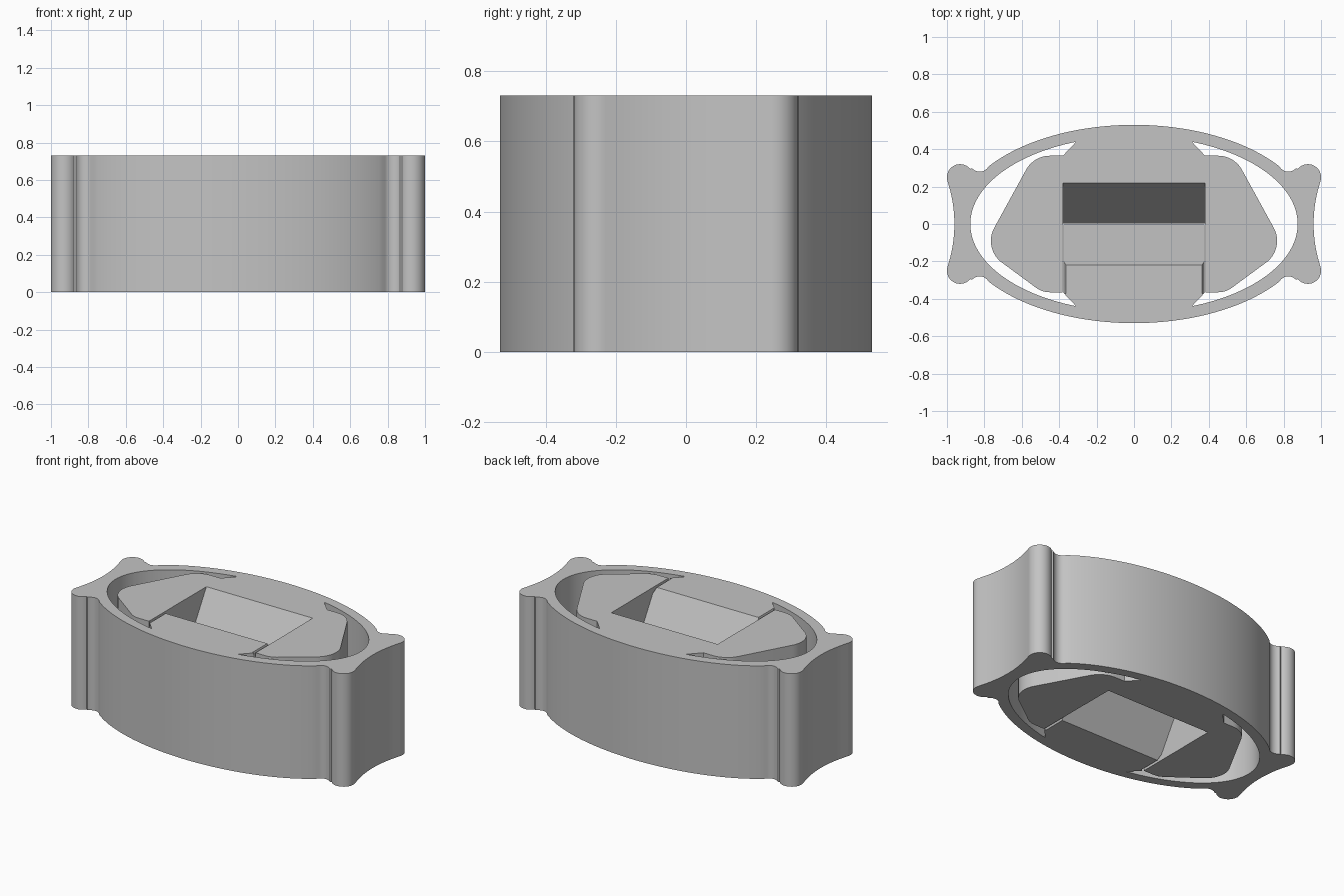
import bpy, bmesh
from math import cos, sin, radians
from mathutils import Vector

if "Cube" in bpy.data.objects:
    bpy.data.objects.remove(bpy.data.objects["Cube"])

H = 0.73        # body height
MID = H / 2
HALF = 0.38     # half width of the jaw opening

grey = bpy.data.materials.new("light_grey")
grey.use_nodes = True
colour = (0.55, 0.55, 0.55, 1)
grey.diffuse_color = colour
grey.node_tree.nodes["Principled BSDF"].inputs["Base Color"].default_value = colour


def arc(cx, cy, rx, ry, start, end, n):
    angles = [radians(start + (end - start) * i / n) for i in range(n + 1)]
    return [(cx + rx * cos(a), cy + ry * sin(a)) for a in angles]


def prism(name, loops, place, depth):
    """Fill the loops (first outer, rest holes) and extrude them along depth."""
    bm = bmesh.new()
    for loop in loops:
        vs = [bm.verts.new(place(*p)) for p in loop]
        for a, b in zip(vs, vs[1:] + vs[:1]):
            bm.edges.new((a, b))
    bmesh.ops.triangle_fill(bm, edges=bm.edges[:], use_beauty=True)
    ext = bmesh.ops.extrude_face_region(bm, geom=bm.faces[:])
    moved = [g for g in ext["geom"] if isinstance(g, bmesh.types.BMVert)]
    bmesh.ops.translate(bm, verts=moved, vec=Vector(depth))
    bmesh.ops.recalc_face_normals(bm, faces=bm.faces[:])
    mesh = bpy.data.meshes.new(name)
    bm.to_mesh(mesh)
    bm.free()
    mesh.materials.append(grey)
    ob = bpy.data.objects.new(name, mesh)
    bpy.context.collection.objects.link(ob)
    return ob


def cut(target, cutter):
    mod = target.modifiers.new("cut", "BOOLEAN")
    mod.operation = "DIFFERENCE"
    mod.solver = "EXACT"
    mod.object = cutter
    bpy.context.view_layer.objects.active = target
    bpy.ops.object.modifier_apply(modifier=mod.name)
    bpy.data.objects.remove(cutter)


# Outer outline: one quarter with a corner lobe, mirrored twice
quarter = arc(0, 0, 0.955, 0.53, 90, 36, 28)
quarter += arc(0.825, 0.335, 0.055, 0.055, 225, 318, 8)
quarter += arc(0.93, 0.25, 0.07, 0.07, 140, -18, 16)
quarter += [(0.96 + 0.036 * t * t, 0.226 * t) for t in (0.8, 0.6, 0.4, 0.2, 0)]
right = quarter + [(x, -y) for x, y in quarter[-2::-1]]
outline = right + [(-x, y) for x, y in right[-2:0:-1]]

# Crescent gap between the ring wall and the rounded wing
wing = [(HALF, 0.365)] + arc(0.45, 0.22, 0.145, 0.145, 90, 29, 10)
wing += arc(0.62, -0.09, 0.145, 0.145, 29, -57, 16)
wing += arc(0.45, -0.24, 0.125, 0.125, -57, -90, 6) + [(HALF, -0.365)]
gap = arc(0, 0, 0.875, 0.47, -69.3, 69.3, 64) + wing
mirror_gap = [(-x, y) for x, y in gap]

body = prism("clamp_body", [outline, gap, mirror_gap],
             lambda x, y: (x, y, 0), (0, 0, H))

# Jaw opening: wedge faces from above and below that meet at mid height
slope = 0.22 / MID
over = 0.05
wide = 0.22 + over * slope
jaw = [(-wide, -over), (wide, -over), (0.002, MID),
       (wide, H + over), (-wide, H + over), (-0.002, MID)]
cut(body, prism("jaw_cutter", [jaw], lambda y, z: (-HALF, y, z),
                (2 * HALF, 0, 0)))

# Slits that free the front jaw, chamfered at the top and the bottom
for side in (-1, 1):
    inner, stem, outer, d = 0.363, 0.377, 0.381, 0.035
    slit = [(outer, -over), (outer, H + over), (inner, H + over), (inner, H),
            (stem, H - d), (stem, d), (inner, 0), (inner, -over)]
    cut(body, prism("slit_cutter", [slit],
                    lambda x, z: (side * x, -0.372, z), (0, 0.371, 0)))

bpy.ops.object.select_all(action="DESELECT")
body.select_set(True)
bpy.context.view_layer.objects.active = body
bpy.ops.object.shade_smooth_by_angle(angle=radians(30))
